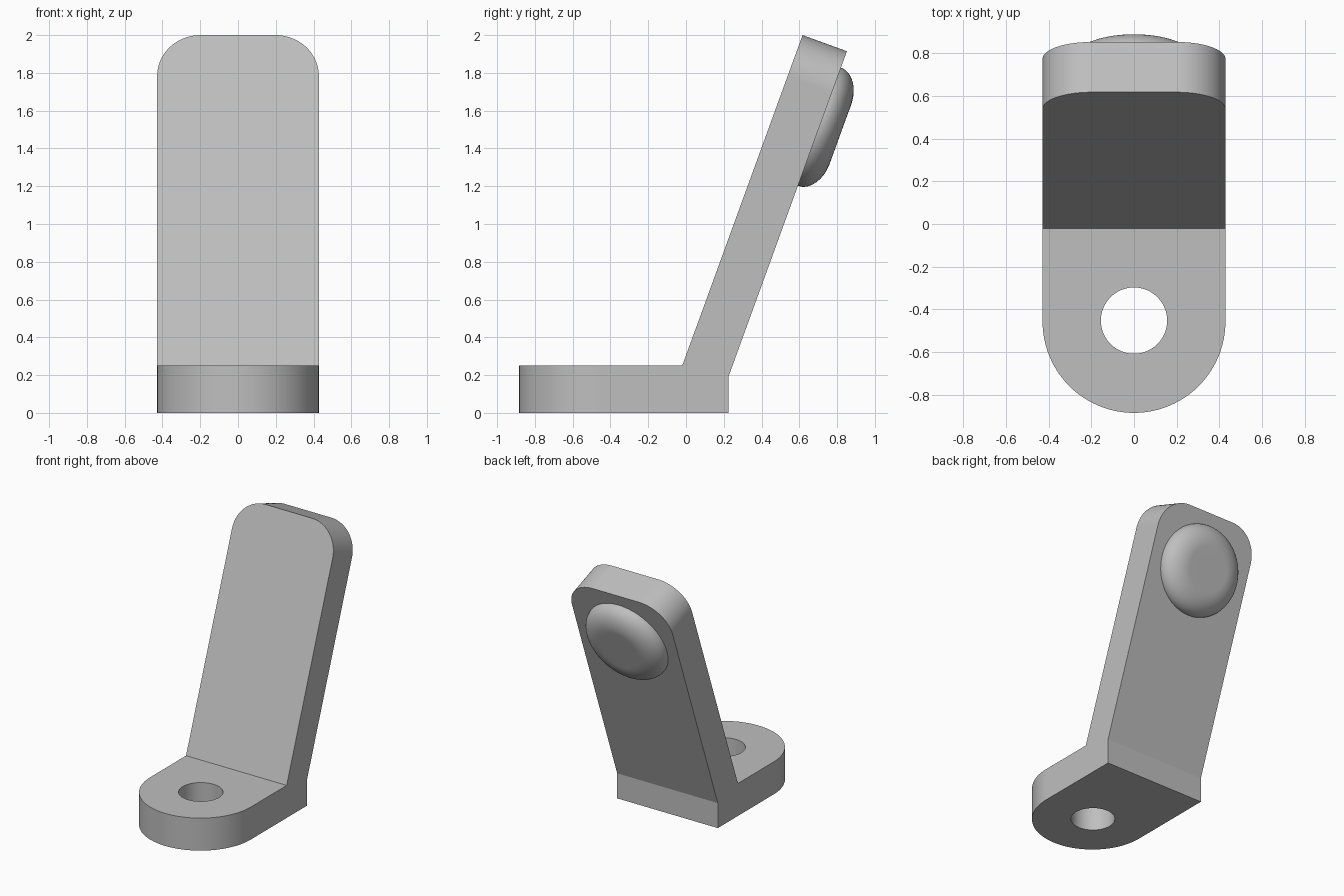
import bpy, bmesh
from math import sin, cos, pi, radians
from mathutils import Vector, Matrix

if "Cube" in bpy.data.objects:
    bpy.data.objects.remove(bpy.data.objects["Cube"], do_unlink=True)

W = 0.428                      # half width
T = 0.25                       # plate thickness
LEAN = radians(20)
UP = Vector((0, sin(LEAN), cos(LEAN)))       # along the arm
BACK = Vector((0, cos(LEAN), -sin(LEAN)))    # out of the arm's back face
INNER = Vector((0, -0.02, T))                # inner bend of the bracket
FRONT, REAR = -0.884, 0.225
HOLE = INNER + UP * 1.437                    # arm hole on the front face

grey = bpy.data.materials.new("light_grey")
grey.use_nodes = True
colour = (0.52, 0.52, 0.52, 1)
grey.diffuse_color = colour
grey.node_tree.nodes["Principled BSDF"].inputs["Base Color"].default_value = colour


def make_object(name, bm):
    bmesh.ops.recalc_face_normals(bm, faces=bm.faces)
    mesh = bpy.data.meshes.new(name)
    bm.to_mesh(mesh)
    bm.free()
    mesh.materials.append(grey)
    obj = bpy.data.objects.new(name, mesh)
    bpy.context.collection.objects.link(obj)
    return obj


def lathe(name, profile, centre, axis, steps=96):
    """Solid of revolution; profile is (radius, height) from axis to axis."""
    bm = bmesh.new()
    verts = [bm.verts.new((r, 0, h)) for r, h in profile]
    edges = [bm.edges.new(pair) for pair in zip(verts, verts[1:])]
    bmesh.ops.spin(bm, geom=verts + edges, cent=(0, 0, 0), axis=(0, 0, 1),
                   angle=2 * pi, steps=steps, use_merge=True)
    bmesh.ops.remove_doubles(bm, verts=bm.verts, dist=1e-5)
    turn = Vector((0, 0, 1)).rotation_difference(axis).to_matrix().to_4x4()
    bm.transform(Matrix.Translation(centre) @ turn)
    return make_object(name, bm)


def combine(target, other, operation):
    mod = target.modifiers.new(operation, 'BOOLEAN')
    mod.operation, mod.object, mod.solver = operation, other, 'EXACT'
    bpy.context.view_layer.objects.active = target
    bpy.ops.object.modifier_apply(modifier=mod.name)
    bpy.data.objects.remove(other, do_unlink=True)


# Bent plate: side profile extruded across the width
top_front = INNER + UP * ((2 - T) / UP.z)
top_back = top_front + BACK * T
rear_bend = top_back - UP * ((top_back.y - REAR) / UP.y)
outline = [Vector((0, FRONT, 0)), Vector((0, REAR, 0)), rear_bend,
           top_back, top_front, INNER, Vector((0, FRONT, T))]
bm = bmesh.new()
side = bm.faces.new([bm.verts.new((-W, p.y, p.z)) for p in outline])
new = bmesh.ops.extrude_face_region(bm, geom=[side])["geom"]
bmesh.ops.translate(bm, vec=(2 * W, 0, 0),
                    verts=[v for v in new if isinstance(v, bmesh.types.BMVert)])
bmesh.ops.recalc_face_normals(bm, faces=bm.faces)


# Round foot end and rounded arm corners
def round_edges(test, radius):
    edges = [e for e in bm.edges
             if abs(e.verts[0].co.x - e.verts[1].co.x) < 0.01
             and all(test(v.co) for v in e.verts)]
    bmesh.ops.bevel(bm, geom=edges, offset=radius, offset_type='OFFSET',
                    segments=24, profile=0.5, affect='EDGES')


round_edges(lambda p: p.y < FRONT + 0.01, W * 0.9995)
round_edges(lambda p: p.z > 1.88, 0.23)
bracket = make_object("bracket", bm)

# Domed boss on the back of the arm
rim, flat, height = 0.333, 0.165, 0.118
arc = [(flat + (rim - flat) * cos(i * pi / 32), height * sin(i * pi / 32))
       for i in range(17)]
boss = lathe("boss", [(0, -0.05), (rim, -0.05)] + arc + [(0, height)],
             HOLE + BACK * T, BACK)
combine(bracket, boss, 'UNION')

# Bolt holes through the foot and through the arm with its boss
for centre, axis, radius in ((Vector((0, -0.452, T / 2)), Vector((0, 0, 1)), 0.155),
                             (HOLE + BACK * T / 2, BACK, 0.117)):
    drill = lathe("drill", [(0, -0.4), (radius, -0.4), (radius, 0.4), (0, 0.4)],
                  centre, axis)
    combine(bracket, drill, 'DIFFERENCE')

# Smooth rounded parts, crisp bends
bpy.ops.object.select_all(action='DESELECT')
bracket.select_set(True)
bpy.context.view_layer.objects.active = bracket
bpy.ops.object.shade_smooth_by_angle(angle=radians(15))
weighted = bracket.modifiers.new("even_shading", 'WEIGHTED_NORMAL')
weighted.keep_sharp = True
